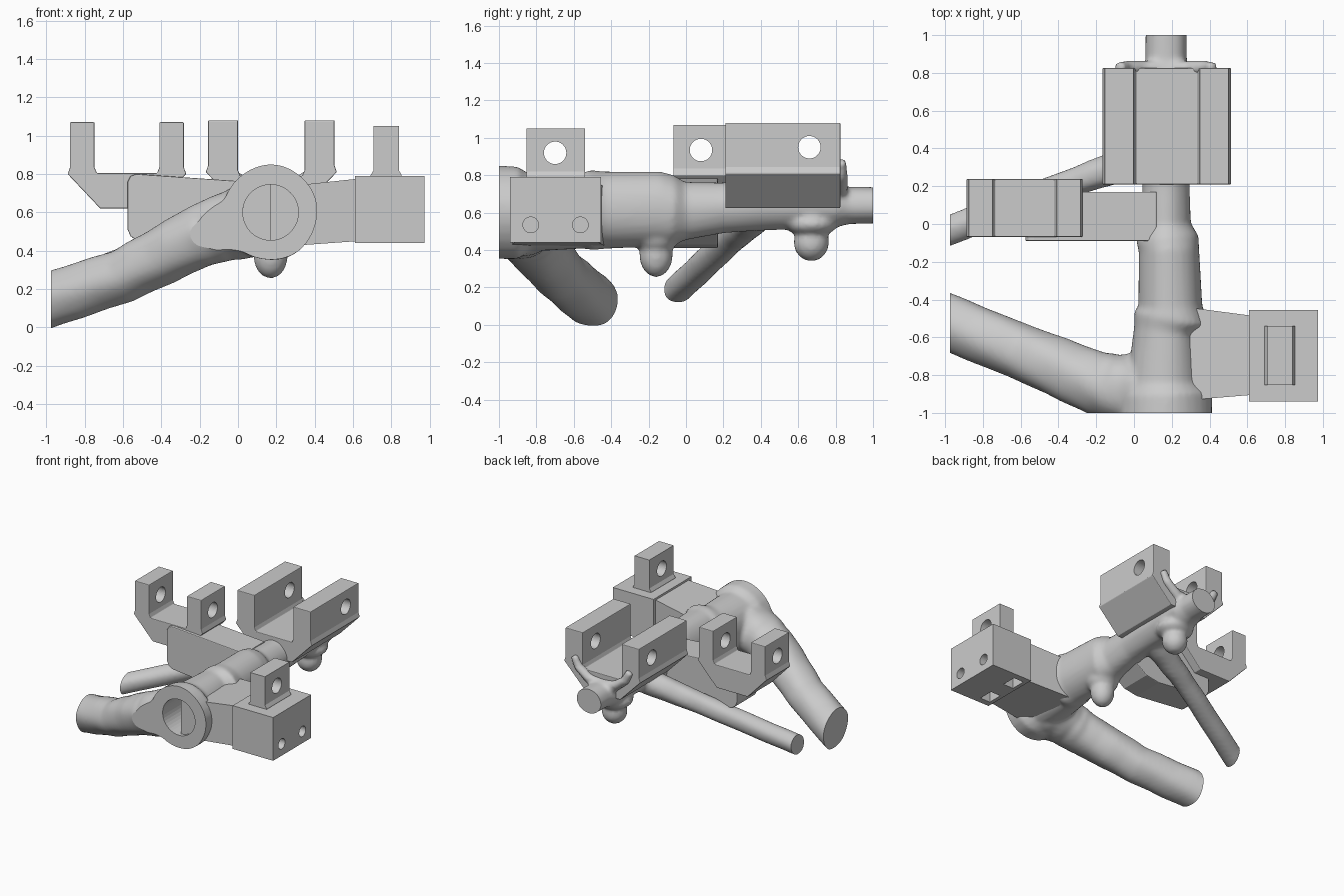
import bpy, bmesh, math
from mathutils import Vector, Matrix

if "Cube" in bpy.data.objects:
    bpy.data.objects.remove(bpy.data.objects["Cube"])

grey = bpy.data.materials.new("warm_grey")
grey.diffuse_color = (0.6, 0.6, 0.6, 1)
grey.use_nodes = True
grey.node_tree.nodes["Principled BSDF"].inputs["Base Color"].default_value = grey.diffuse_color


def finish(name, bm, helper=False):
    bmesh.ops.recalc_face_normals(bm, faces=bm.faces)
    me = bpy.data.meshes.new(name)
    bm.to_mesh(me)
    bm.free()
    me.materials.append(grey)
    ob = bpy.data.objects.new(name, me)
    bpy.context.collection.objects.link(ob)
    if helper:
        ob.hide_render = True
        ob.hide_viewport = True
        ob.display_type = 'WIRE'
    return ob


def prism(name, profile, y0, y1):
    """Extrude an x-z profile along y."""
    bm = bmesh.new()
    face = bm.faces.new([bm.verts.new((x, y0, z)) for x, z in profile])
    ext = bmesh.ops.extrude_face_region(bm, geom=[face])["geom"]
    bmesh.ops.translate(bm, vec=(0, y1 - y0, 0),
                        verts=[v for v in ext if isinstance(v, bmesh.types.BMVert)])
    return finish(name, bm)


def hull(name, points, helper=False):
    bm = bmesh.new()
    for p in points:
        bm.verts.new(p)
    bmesh.ops.convex_hull(bm, input=bm.verts[:])
    bmesh.ops.dissolve_limit(bm, angle_limit=0.01, verts=bm.verts[:], edges=bm.edges[:])
    return finish(name, bm, helper)


def box(name, xs, ys, zs, helper=False):
    return hull(name, [(x, y, z) for x in xs for y in ys for z in zs], helper)


def rod(name, centre, r, depth, axis):
    """Cylinder cutter along x or y."""
    bm = bmesh.new()
    rot = Matrix.Rotation(math.pi / 2, 4, 'Y' if axis == 'x' else 'X')
    bmesh.ops.create_cone(bm, cap_ends=True, segments=40, radius1=r, radius2=r,
                          depth=depth, matrix=Matrix.Translation(centre) @ rot)
    return finish(name, bm, True)


def cut(ob, *cutters):
    for c in cutters:
        m = ob.modifiers.new("cut", 'BOOLEAN')
        m.operation = 'DIFFERENCE'
        m.solver = 'EXACT'
        m.object = c


def bevel(ob, width):
    m = ob.modifiers.new("soft_edge", 'BEVEL')
    m.width = width
    m.segments = 2
    m.limit_method = 'ANGLE'


def tube(bm, pts, bump=0.0, n=28):
    """Closed tube through (x, y, z, side radius, up radius) stations."""
    rings = []
    P = [Vector(p[:3]) for p in pts]
    for i, p in enumerate(pts):
        d = (P[min(i + 1, len(P) - 1)] - P[max(i - 1, 0)]).normalized()
        side = d.cross(Vector((0, 0, 1))).normalized()
        up = side.cross(d)
        ring = []
        for k in range(n):
            a = 2 * math.pi * k / n
            f = 1 + bump * math.sin(3 * a + 2.1 * i) * math.cos(2 * a - 1.3 * i)
            ring.append(bm.verts.new(P[i] + f * (side * math.cos(a) * p[3] + up * math.sin(a) * p[4])))
        rings.append(ring)
    for a, b in zip(rings, rings[1:]):
        for k in range(n):
            bm.faces.new((a[k], a[(k + 1) % n], b[(k + 1) % n], b[k]))
    bm.faces.new(rings[0])
    bm.faces.new(rings[-1][::-1])


def refine(pts, steps):
    """Subdivide stations linearly so bumps can vary along the tube."""
    out = []
    for a, b in zip(pts, pts[1:]):
        out += [tuple(u + (v - u) * s / steps for u, v in zip(a, b)) for s in range(steps)]
    return out + [pts[-1]]


# Organic trunk, two branches and knobs, fused into one skin
bm = bmesh.new()
trunk = [(-1.1, .17, .6, .245, .25), (-.9, .17, .6, .243, .248), (-.84, .16, .6, .2, .21),
         (-.56, .17, .61, .17, .2), (-.5, .2, .615, .205, .215), (-.44, .195, .615, .17, .207),
         (-.14, .185, .62, .16, .2), (-.08, .18, .61, .165, .19), (0, .17, .61, .13, .155),
         (.2, .17, .625, .125, .135), (.4, .17, .64, .13, .135), (.8, .17, .64, .13, .12),
         (.87, .17, .64, .11, .1), (1.1, .17, .64, .108, .095)]
tube(bm, [(x, y, z, a, b) for y, x, z, a, b in trunk], 0.02)
tube(bm, refine([(.14, -.88, .58, .21, .21), (-.08, -.87, .52, .18, .175), (-.22, -.835, .465, .165, .16),
                 (-.6, -.675, .27, .148, .14), (-1.08, -.48, .11, .148, .145)], 4), 0.035)
tube(bm, refine([(.14, .38, .6, .1, .1), (-.3, .23, .45, .075, .08),
                 (-1.07, -.07, .165, .08, .075)], 5), 0.04)
# rear collar hugging the rear mount
tube(bm, [(-.08, .83, .88, .03, .03), (-.04, .83, .8, .035, .035), (.05, .825, .73, .04, .04),
          (.17, .825, .7, .04, .05), (.29, .825, .73, .04, .04), (.38, .83, .8, .035, .035),
          (.42, .83, .88, .03, .03)])
for y, z, r, h in ((-.16, .375, .09, .12), (-.16, .46, .12, .08),
                   (.67, .44, .095, .1), (.67, .54, .14, .07)):
    bmesh.ops.create_uvsphere(bm, u_segments=24, v_segments=14, radius=1,
                              matrix=Matrix.Translation((.17, y, z)) @ Matrix.Diagonal((r, r, h, 1)))
body = finish("trunk_and_branches", bm)
rm = body.modifiers.new("fuse", 'REMESH')
rm.mode = 'VOXEL'
rm.voxel_size = 0.016
rm.use_smooth_shade = True
sm = body.modifiers.new("relax", 'SMOOTH')
sm.factor = 0.5
sm.iterations = 5

# Flat trimmed ends and the split front socket
half = [(.17 + .145 * math.sin(-math.pi * k / 20), y, .6 + .145 * math.cos(math.pi * k / 20))
        for k in range(21) for y in (-1.05, -.72)]
cut(body,
    box("front_trim", (-2, 2), (-2, -1), (-1, 2), True),
    box("rear_trim", (-2, 2), (1, 2), (-1, 2), True),
    box("left_trim", (-2, -.975), (-3, 3), (-1.1, 2.1), True),
    rod("socket_cutter", (.17, -1.0, .6), .145, .06, 'y'),
    hull("half_socket_cutter", half, True))
bpy.context.view_layer.objects.active = body
body.select_set(True)
bpy.ops.object.shade_smooth_by_angle(angle=math.radians(40))
body.select_set(False)


def u_mount(name, x0, x1, w, top, ledge, floor, base, slope, y0, y1, hole):
    """U-shaped mount with sloped underside and a cross hole through both lugs."""
    f = .012
    left = [(x0 + f, top), (x0 + f, ledge + .035), (x0, ledge), (x0 + slope, base)]
    inner = [(x0 + w + f, floor), (x0 + w, floor + .03), (x0 + w, top)]
    flip = lambda pts: [(x0 + x1 - x, z) for x, z in reversed(pts)]
    ob = prism(name, left + flip(left) + flip(inner) + inner, y0, y1)
    bevel(ob, .005)
    cut(ob, rod(name + "_hole", ((x0 + x1) / 2, *hole), .06, 2, 'x'))
    return ob


u_mount("rear_mount", -.168, .515, .168, 1.08, .81, .79, .625, .18, .21, .825, (.66, .95))
u_mount("left_mount", -.888, -.27, .14, 1.07, .8, .805, .62, .17, -.068, .238, (.08, .935))

# Arm joining the left mount to the trunk
arm = prism("left_arm", [(-.53, .8), (-.56, .79), (-.575, .76), (-.575, .51), (-.56, .475), (-.53, .455),
                         (-.1, .41), (.02, .43), (.12, .5), (.12, .755)], -.09, .17)
bevel(arm, .006)

# Right side neck, block and lug
hull("right_neck", [(x, y, z) for x, ys, zs in ((.2, (-.94, -.43), (.42, .73)),
                                                (.62, (-.905, -.485), (.45, .775)))
                    for y in ys for z in zs])
block = box("right_block", (.61, .973), (-.94, -.455), (.44, .79))
for i, y in enumerate((-.83, -.565)):
    cut(block, rod(f"bolt_hole_{i}", (.9, y, .535), .042, .4, 'x'),
        box(f"nut_slot_{i}", (.64, .73), (y - .06, y + .06), (.3, .6), True))
lug = prism("right_lug", [(.692, .78), (.692, .795), (.707, .82), (.707, 1.05), (.838, 1.05),
                          (.838, .82), (.853, .795), (.853, .78)], -.852, -.54)
cut(lug, rod("lug_hole", (.77, -.7, .92), .06, .5, 'x'))
